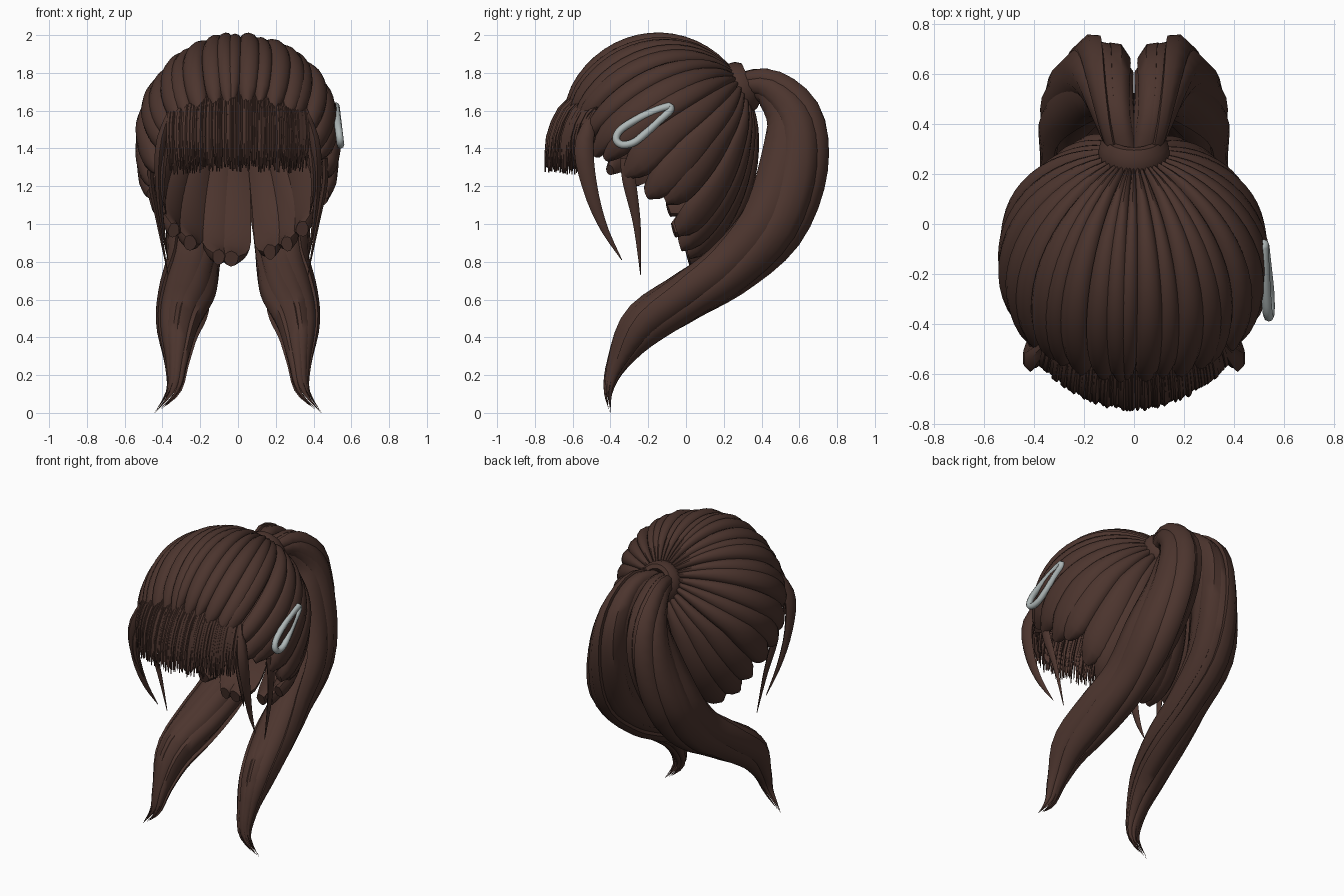
import bpy, bmesh, math, random
from mathutils import Vector

random.seed(4)
if "Cube" in bpy.data.objects:
    bpy.data.objects.remove(bpy.data.objects["Cube"])


def material(name, color):
    m = bpy.data.materials.new(name)
    m.use_nodes = True
    m.diffuse_color = color
    m.node_tree.nodes["Principled BSDF"].inputs["Base Color"].default_value = color
    return m


BROWN = material("dark brown hair", (0.072, 0.035, 0.027, 1))
SILVER = material("silver grey", (0.42, 0.47, 0.47, 1))


def finish(bm, name, mat=BROWN, mirror=False):
    bmesh.ops.recalc_face_normals(bm, faces=bm.faces)
    mesh = bpy.data.meshes.new(name)
    bm.to_mesh(mesh)
    bm.free()
    mesh.materials.append(mat)
    ob = bpy.data.objects.new(name, mesh)
    bpy.context.collection.objects.link(ob)
    bpy.ops.object.select_all(action='DESELECT')
    ob.select_set(True)
    bpy.context.view_layer.objects.active = ob
    bpy.ops.object.shade_smooth_by_angle(angle=math.radians(50))
    if mirror:
        ob.modifiers.new("Mirror", 'MIRROR').use_mirror_merge = False


def loft(bm, rings, closed=False):
    """Skin a list of point rings, capping the ends unless closed."""
    rows = [[bm.verts.new(p) for p in ring] for ring in rings]
    pairs = list(zip(rows, rows[1:]))
    if closed:
        pairs.append((rows[-1], rows[0]))
    else:
        bm.faces.new(rows[0])
        bm.faces.new(rows[-1])
    n = len(rows[0])
    for a, b in pairs:
        for i in range(n):
            j = (i + 1) % n
            bm.faces.new((a[i], a[j], b[j], b[i]))


def circle(n):
    return [math.tau * k / n for k in range(n)]


def spline(keys, t):
    """Smooth interpolation through key tuples, t from 0 to 1."""
    f = min(max(t, 0), 1) * (len(keys) - 1)
    i = min(int(f), len(keys) - 2)
    f -= i
    a, b, c, d = (keys[min(max(i + k, 0), len(keys) - 1)] for k in (-1, 0, 1, 2))
    return [0.5 * (2 * q + (r - p) * f + (2 * p - 5 * q + 4 * r - s) * f * f
                   + (3 * q - p - 3 * r + s) * f ** 3) for p, q, r, s in zip(a, b, c, d)]


def frame(keys, t):
    """Centre, in-plane normal, sideways axis and two half widths."""
    c = spline(keys, t)
    tan = Vector(spline(keys, t + 0.01)[:3]) - Vector(spline(keys, t - 0.01)[:3])
    tan.normalize()
    side = Vector((1, 0, 0))
    side = (side - tan * side.dot(tan)).normalized()
    return Vector(c[:3]), tan.cross(side), side, max(c[3], 0.002), max(c[4], 0.002)


def lock(bm, keys, steps, sides):
    """One tapering lock of hair along keys (x, y, z, half widths)."""
    rings = []
    for i in range(steps + 1):
        c, n, s, wn, ws = frame(keys, i / steps)
        rings.append([c + n * wn * math.cos(a) + s * ws * math.sin(a) for a in circle(sides)])
    loft(bm, rings)


# Head form: a stretched sphere, with locks radiating from the tie point
CENTRE = Vector((0, -0.15, 1.45))
WIDE, DEEP, HIGH, LOW = 0.54, 0.52, 0.55, 0.73
TILT = math.radians(34)
POLE = Vector((0, math.cos(TILT), math.sin(TILT)))
OVER = Vector((0, -math.sin(TILT), math.cos(TILT)))
SIDE = Vector((1, 0, 0))


def head(theta, phi, r):
    d = POLE * math.cos(theta) + (OVER * math.cos(phi) + SIDE * math.sin(phi)) * math.sin(theta)
    return CENTRE + Vector((d.x * WIDE, d.y * DEEP, d.z * (HIGH if d.z > 0 else LOW))) * r


# Hairline (y, z) from the forehead round the ear to the nape
hairline = []
for y, z in ((-.64, 1.63), (-.58, 1.5), (-.47, 1.36), (-.28, 1.19),
             (-.1, 1.13), (-.06, 1.0), (-.01, .86), (.05, .75)):
    uy, uz = (y - CENTRE.y) / DEEP, (z - CENTRE.z) / (HIGH if z > CENTRE.z else LOW)
    d = Vector((math.sqrt(max(0, 1 - uy * uy - uz * uz)), uy, uz)).normalized()
    hairline.append((math.atan2(d.x, d.dot(OVER)), math.acos(d.dot(POLE))))
hairline[0] = (0, hairline[0][1])
hairline[-1] = (math.pi, hairline[-1][1])


def hair_end(phi):
    phi = abs((phi + math.pi) % math.tau - math.pi)
    for (p0, t0), (p1, t1) in zip(hairline, hairline[1:]):
        if phi <= p1:
            return t0 + (t1 - t0) * max(0, phi - p0) / (p1 - p0)
    return hairline[-1][1]


# Combed cap of puffy overlapping locks, broader towards the nape
bm = bmesh.new()
COUNT, STEPS = 30, 18
for k in range(COUNT):
    a = math.tau * (k + random.uniform(-0.18, 0.18)) / COUNT
    phi0 = a - 0.3 * math.sin(a)
    half = math.pi / COUNT * (1 - 0.3 * math.cos(a)) * random.uniform(1.15, 1.5)
    lift = random.uniform(-0.018, 0.018)
    end = hair_end(phi0) + random.uniform(-0.04, 0.05)
    lean = random.uniform(-0.06, 0.06)
    rings = []
    for i in range(STEPS + 1):
        t = i / STEPS
        theta = 0.1 + (end - 0.1) * t
        tip = max(0, (t - 0.85) / 0.15) ** 2
        w = half * (1 - 0.6 * tip)
        r = 1 + lift * math.sin(math.pi * t) - 0.03 * tip
        phi = phi0 + lean * t
        ring = [head(theta, phi + w * u, r * (0.935 + 0.085 * math.sqrt(1 - u * u)))
                for u in (-1, -.85, -.5, 0, .5, .85, 1)]
        ring += [head(theta, phi + w * u, r * (0.935 - 0.04 * (1 - u * u))) for u in (.6, 0, -.6)]
        rings.append(ring)
    loft(bm, rings)
finish(bm, "combed_cap")

# Straight fringe: two layers of thin strands
bm = bmesh.new()
for layer in range(2):
    for k in range(64):
        s = (k + random.uniform(0, 0.8)) / 32 - 1
        q, back = s * s, layer * 0.025 + random.uniform(0, 0.015)
        x, wide = s * 0.37, random.uniform(0.009, 0.014)
        lock(bm, [(x * .93, -.57 + .12 * q, 1.70 - .06 * q, .008, wide),
                  (x * .98, -.67 + .14 * q + back, 1.61 - .03 * q, .012, wide),
                  (x, -.735 + .16 * q + back, 1.46, .010, wide),
                  (x * .98, -.75 + .17 * q + back, 1.29 - .02 * q + random.uniform(-.015, .03),
                   .003, .003)], 6, 4)
finish(bm, "fringe")

# Loose wisps in front of and beside the ears
bm = bmesh.new()
lock(bm, [(.35, -.48, 1.6, .02, .02), (.41, -.54, 1.42, .05, .03), (.42, -.51, 1.2, .04, .02),
          (.40, -.44, .99, .022, .012), (.37, -.34, .81, .002, .002)], 14, 6)
lock(bm, [(.36, -.50, 1.5, .02, .02), (.39, -.55, 1.35, .025, .018), (.40, -.53, 1.2, .02, .015),
          (.38, -.48, 1.05, .002, .002)], 12, 6)
lock(bm, [(.46, -.32, 1.35, .03, .015), (.46, -.30, 1.22, .035, .018), (.42, -.26, 1.0, .02, .012),
          (.37, -.24, .73, .002, .002)], 14, 6)
finish(bm, "side_wisps", mirror=True)

# Twin tails: sharp-edged ribbon locks twisted round one sweeping path
tail = [(.03, .27, 1.74, .06, .08), (.08, .44, 1.73, .10, .10), (.12, .58, 1.56, .15, .14),
        (.17, .575, 1.3, .18, .16), (.23, .46, 1.0, .18, .17), (.24, .24, .77, .16, .15),
        (.27, 0, .61, .15, .15), (.31, -.23, .46, .14, .12), (.32, -.36, .27, .075, .07),
        (.34, -.41, .12, .035, .045), (.44, -.40, 0, .004, .004)]
bm = bmesh.new()
LOCKS = 9
for k in range(LOCKS):
    stop = 1 if k == 0 else random.uniform(0.94, 1)
    spread = random.uniform(0.56, 0.78)
    start = math.tau * (k + random.uniform(-0.2, 0.2)) / LOCKS
    roll = random.uniform(-0.5, 0.5)
    wide = random.uniform(0.4, 0.52)
    rings = []
    for i in range(37):
        t = i / 36
        c, n, s, wn, ws = frame(tail, t * stop)
        a = start + 2.4 * t
        thin = 1 - 0.9 * t ** 8
        place = n * wn * math.cos(a) + s * ws * math.sin(a)
        out = n * wn * math.cos(a + roll) + s * ws * math.sin(a + roll)
        along = s * ws * math.cos(a + roll) - n * wn * math.sin(a + roll)
        rings.append([c + place * spread + out * 0.27 * thin * math.sin(b) + along * wide * thin * math.cos(b)
                      for b in circle(6)])
    loft(bm, rings)
finish(bm, "twin_tails", mirror=True)

# Hair band wrapped round the tie point
bm = bmesh.new()
axis = Vector((0, 0.9, 0.43)).normalized()
up = SIDE.cross(axis)
rings = []
for a in circle(28):
    radial = SIDE * math.cos(a) + up * math.sin(a)
    rings.append([Vector((0, 0.275, 1.715)) + radial * (0.1 + 0.045 * math.cos(b)) + axis * 0.08 * math.sin(b)
                  for b in circle(10)])
loft(bm, rings, closed=True)
finish(bm, "hair_band")

# Teardrop hair clip on the left side
outline = [(-.085, 1.625), (-.15, 1.605), (-.25, 1.56), (-.345, 1.50), (-.37, 1.45),
           (-.34, 1.42), (-.28, 1.43), (-.22, 1.475), (-.14, 1.55), (-.085, 1.60)]
outline.append(outline[0])
bm = bmesh.new()
rings = []
for i in range(48):
    y, z = spline(outline, i / 48)
    y2, z2 = spline(outline, (i + 0.5) / 48)
    edge = Vector((0, z2 - z, y - y2)).normalized()
    centre = Vector((0.533 + (1.5 - z) * 0.12, y, z))
    rings.append([centre + edge * 0.02 * math.cos(b) + SIDE * 0.02 * math.sin(b) for b in circle(8)])
loft(bm, rings, closed=True)
finish(bm, "hair_clip", SILVER)
